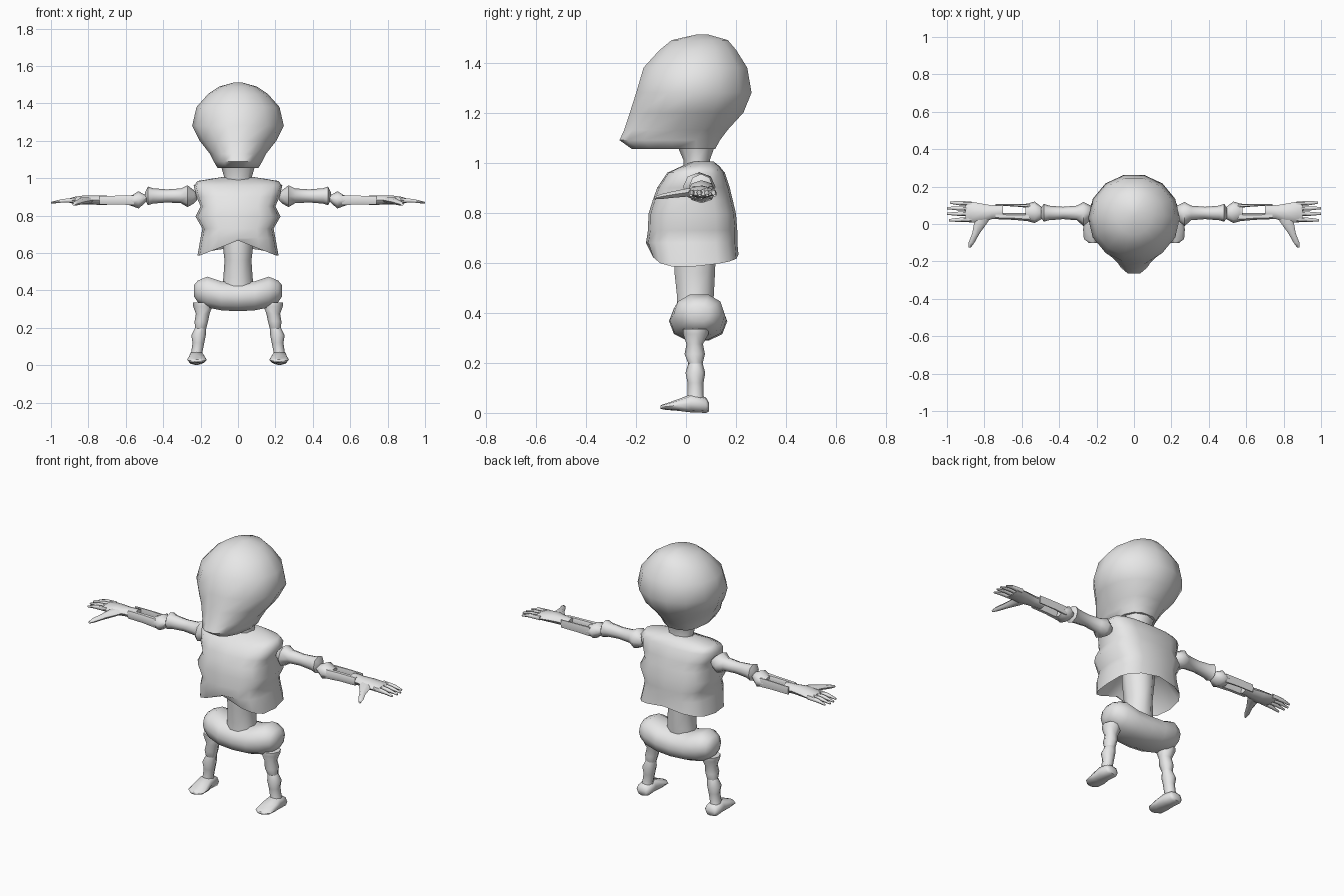
import bpy, bmesh, math

bone = bpy.data.materials.new("bone_grey")
bone.diffuse_color = (0.8, 0.8, 0.8, 1)


def loft(name, axis, rings, n=8, side=1, warp=None, sharp=60):
    """Skin rings along an axis. Ring = (t, u_min, u_max, v_min, v_max[, squareness])."""
    bm = bmesh.new()
    loops = []
    for i, r in enumerate(rings):
        t, u0, u1, v0, v1 = r[:5]
        p = r[5] if len(r) > 5 else 2
        loop = []
        for k in range(n):
            a = 2 * math.pi * k / n
            c, s = math.cos(a), math.sin(a)
            u = (u0 + u1) / 2 + (u1 - u0) / 2 * math.copysign(abs(c) ** (2 / p), c)
            v = (v0 + v1) / 2 + (v1 - v0) / 2 * math.copysign(abs(s) ** (2 / p), s)
            x, y, z = {'x': (t, u, v), 'y': (u, t, v), 'z': (u, v, t)}[axis]
            if warp:
                x, y, z = warp(i, x, y, z)
            loop.append(bm.verts.new((x * side, y, z)))
        loops.append(loop)
    for a, b in zip(loops, loops[1:]):
        for k in range(n):
            bm.faces.new((a[k], a[(k + 1) % n], b[(k + 1) % n], b[k]))
    bm.faces.new(loops[0])
    bm.faces.new(loops[-1])
    bmesh.ops.recalc_face_normals(bm, faces=bm.faces)
    me = bpy.data.meshes.new(name)
    bm.to_mesh(me)
    bm.free()
    me.polygons.foreach_set("use_smooth", [True] * len(me.polygons))
    me.set_sharp_from_angle(angle=math.radians(sharp))
    me.materials.append(bone)
    ob = bpy.data.objects.new(name, me)
    bpy.context.collection.objects.link(ob)
    return ob


def upright(z, hx, y0, y1, p=2):
    return (z, -hx, hx, y0, y1, p)


# Skull with the jaw pushed forward: the front narrows towards the chin
def jaw(i, x, y, z):
    if z < 1.24 and y < -0.08:
        x *= 1 - 0.2 * min(1, (-0.08 - y) / 0.15)
    return x, y, z


loft("skull", 'z', [
    upright(1.055, .11, -.22, .12, 2.6), upright(1.09, .13, -.27, .14, 2.5),
    upright(1.13, .15, -.252, .17, 2.4), upright(1.20, .205, -.23, .235, 2.1),
    upright(1.28, .245, -.205, .268), upright(1.38, .222, -.175, .25),
    upright(1.45, .16, -.11, .205), upright(1.49, .10, -.06, .17),
    upright(1.512, .02, .04, .09)], 14, warp=jaw)

loft("neck", 'z', [upright(.95, .085, -.01, .11), upright(1.01, .075, -.01, .095),
                   upright(1.08, .095, -.04, .12)], 8)


# Rib cage: the hem arches up at the front and the underside is recessed
def hem(i, x, y, z):
    if i == 1:
        middle = 1 - min(1, abs(x) / .215)
        z += middle * (.085 if y < 0 else .03)
        z += .02 * max(0, y) / .2
    return x, y, z


loft("rib_cage", 'z', [
    upright(.74, .13, -.09, .14, 3), upright(.582, .217, -.14, .21, 3),
    upright(.68, .20, -.16, .205, 3), upright(.73, .19, -.152, .205, 3),
    upright(.795, .227, -.15, .20, 3), upright(.85, .20, -.133, .187, 3),
    upright(.90, .222, -.115, .175, 3), upright(.96, .237, -.075, .155, 3),
    upright(.985, .215, -.02, .135, 2.8), upright(1.005, .09, .02, .11)],
    16, warp=hem, sharp=75)

loft("spine", 'z', [upright(.42, .085, -.04, .11), upright(.47, .078, -.04, .115),
                    upright(.56, .072, -.05, .12), upright(.67, .085, -.055, .125),
                    upright(.78, .09, -.05, .12)], 10)

# Pelvis: a rounded bar with raised hip lobes, leaning forward below
half = [(.235, .015, .095, .365, .43), (.215, -.02, .13, .335, .455),
        (.165, -.05, .155, .305, .477), (.09, -.065, .162, .29, .452)]
pelvis_rings = [(-r[0], *r[1:], 2.3) for r in half]
pelvis_rings += [(0, -.068, .165, .285, .448, 2.3)]
pelvis_rings += [(*r, 2.3) for r in reversed(half)]
loft("pelvis", 'x', pelvis_rings, 10)

for side, tag in ((1, "left"), (-1, "right")):
    # Legs and feet
    loft("thigh_" + tag, 'z', [
        (.335, .145, .24, -.012, .09), (.315, .137, .24, -.012, .09),
        (.275, .152, .225, .002, .068), (.235, .16, .232, -.006, .076),
        (.195, .17, .23, .01, .066)], 8, side)
    loft("shin_" + tag, 'z', [
        (.20, .17, .23, .01, .066), (.16, .172, .25, -.002, .077),
        (.12, .18, .243, .006, .07), (.07, .19, .25, .006, .07),
        (.04, .188, .256, 0, .078)], 8, side)
    loft("foot_" + tag, 'y', [
        (.092, .195, .25, .005, .04, 2.5), (.08, .18, .265, 0, .062, 2.5),
        (.02, .18, .265, .002, .075, 2.5), (-.03, .168, .272, .008, .055, 2.5),
        (-.08, .17, .268, .012, .038, 2.5), (-.102, .195, .24, .016, .03)],
        8, side)

    # Upper arm with flared joints
    loft("upper_arm_" + tag, 'x', [
        (.22, .035, .085, .88, .92), (.235, .02, .10, .865, .935),
        (.27, -.012, .118, .845, .962), (.305, .02, .098, .866, .945),
        (.38, .026, .092, .87, .94), (.455, .02, .098, .864, .946),
        (.482, .012, .108, .855, .955), (.497, .035, .085, .885, .925)], 8, side)

    # Elbow and the two separated forearm bones
    loft("elbow_" + tag, 'x', [
        (.485, .03, .085, .88, .91), (.505, .02, .10, .86, .915),
        (.532, .005, .12, .838, .93), (.565, .014, .11, .85, .91),
        (.58, .018, .108, .855, .905)], 8, side)
    for part, a, b in (("inner", .014, .058), ("outer", .086, .108)):
        loft("forearm_" + part + "_" + tag, 'x', [
            (.555, a, b, .852, .91), (.64, a + .008, b, .856, .91),
            (.74, a + .012, b, .856, .908)], 6, side)

    # Palm
    loft("palm_" + tag, 'x', [
        (.70, .028, .108, .857, .908), (.76, .026, .10, .858, .908),
        (.82, .008, .11, .858, .908), (.875, .008, .12, .862, .90),
        (.90, .012, .12, .868, .892)], 8, side)

    # Fingers fan out slightly; the thumb points forward
    for i, (y0, y1, tip) in enumerate(((.024, .02, .99), (.054, .055, 1.0),
                                       (.082, .085, 1.0), (.108, .115, .985))):
        ym = (y0 + y1) / 2
        loft(f"finger_{i + 1}_{tag}", 'x', [
            (.87, y0 - .013, y0 + .013, .868, .896),
            (.94, ym - .011, ym + .011, .868, .89),
            (tip, y1 - .006, y1 + .006, .864, .874)], 6, side)
    loft("thumb_" + tag, 'y', [
        (.045, .76, .85, .868, .9), (.005, .785, .855, .862, .9),
        (-.05, .825, .865, .858, .888), (-.10, .853, .885, .853, .876),
        (-.125, .872, .886, .853, .865)], 6, side)
